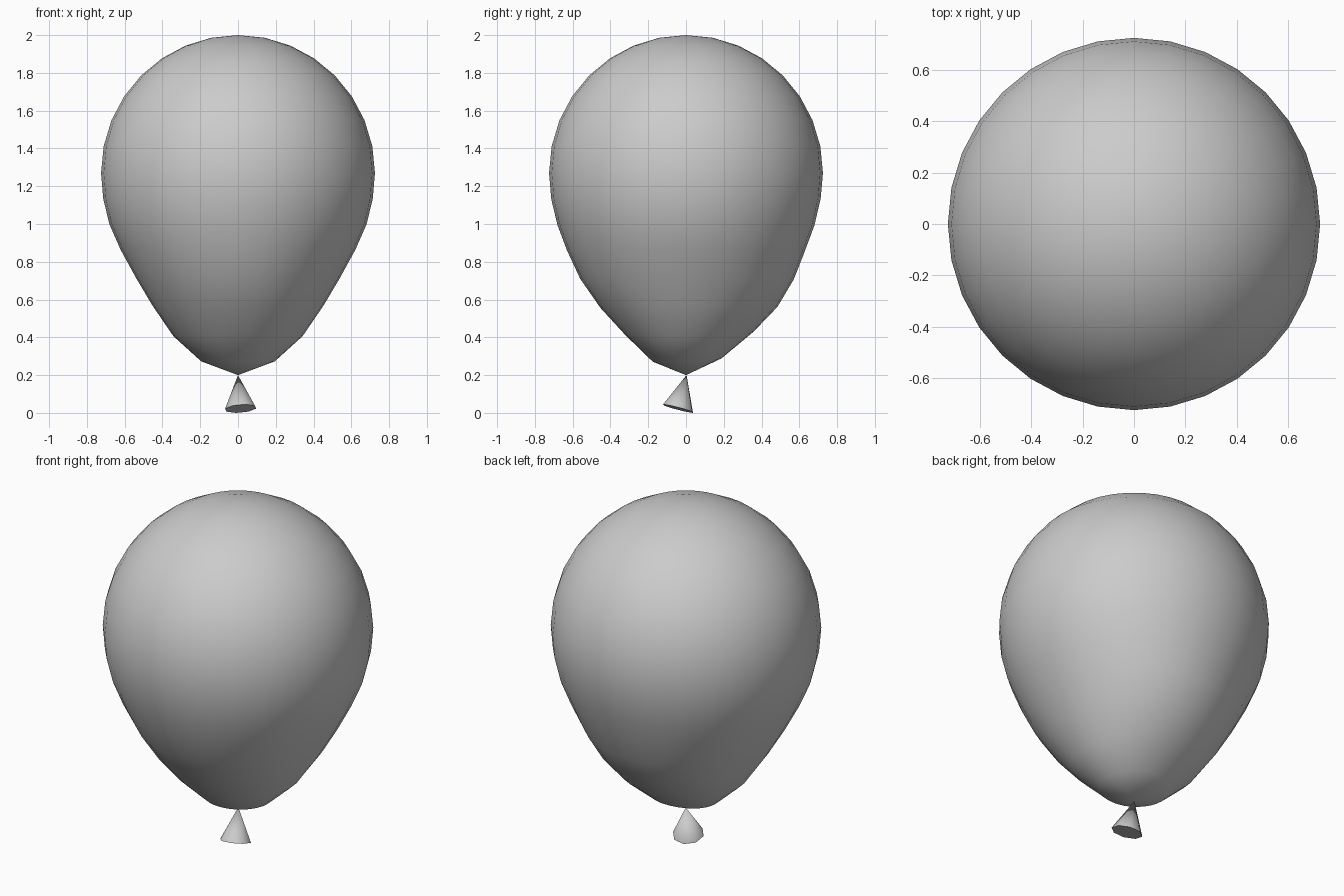
import bpy, bmesh, math
from mathutils import Vector, Matrix

if "Cube" in bpy.data.objects:
    bpy.data.objects.remove(bpy.data.objects["Cube"])

SEG = 32


def finish(name, bm, angle):
    bmesh.ops.recalc_face_normals(bm, faces=bm.faces)
    me = bpy.data.meshes.new(name)
    bm.to_mesh(me)
    bm.free()
    ob = bpy.data.objects.new(name, me)
    bpy.context.collection.objects.link(ob)
    bpy.ops.object.select_all(action='DESELECT')
    ob.select_set(True)
    bpy.context.view_layer.objects.active = ob
    bpy.ops.object.shade_smooth_by_angle(angle=math.radians(angle))
    return ob


# balloon body: round top, lower half drawn in to the neck and a little fuller at the back
# lower rings as (radius, z) on the sides, the back and the front
sides = [(.725, 1.27), (.713, 1.13), (.68, .997), (.622, .865), (.54, .715), (.454, .57), (.342, .406), (.195, .273)]
back = [(.725, 1.27), (.713, 1.135), (.68, .993), (.628, .853), (.57, .705), (.483, .56), (.358, .43), (.187, .288)]
front = [(.725, 1.27), (.713, 1.13), (.68, .993), (.63, .86), (.56, .71), (.454, .557), (.322, .413), (.176, .271)]

bm = bmesh.new()
rings = []
for i in range(1, 16):
    ring = []
    for k in range(SEG):
        a = math.tau * k / SEG
        if i < 8:
            t = math.pi * i / 16
            r, z = .725 * math.sin(t), 1.27 + .73 * math.cos(t)
        else:
            s = Vector(sides[i - 8])
            e = Vector((back if k < SEG // 2 else front)[i - 8])
            r, z = s.lerp(e, math.sin(a) ** 2)
        ring.append(bm.verts.new((r * math.cos(a), r * math.sin(a), z)))
    rings.append(ring)
top = bm.verts.new((0, 0, 2))
tip = bm.verts.new((0, 0, .2))
for k in range(SEG):
    n = (k + 1) % SEG
    bm.faces.new((top, rings[0][k], rings[0][n]))
    bm.faces.new((tip, rings[-1][n], rings[-1][k]))
    for lo, hi in zip(rings[1:], rings):
        bm.faces.new((hi[k], lo[k], lo[n], hi[n]))
finish("balloon_body", bm, 60)

# knot: small tilted cone hanging from the neck
bm = bmesh.new()
apex, base = Vector((0, .003, .2)), Vector((.014, -.042, .028))
axis = apex - base
bmesh.ops.create_cone(bm, cap_ends=True, segments=8, radius1=.086, radius2=0, depth=axis.length)
rot = axis.to_track_quat('Z', 'Y').to_matrix().to_4x4()
bmesh.ops.transform(bm, matrix=Matrix.Translation((apex + base) / 2) @ rot, verts=bm.verts)
bmesh.ops.remove_doubles(bm, verts=bm.verts, dist=.0001)
low = min(v.co.z for v in bm.verts)
for v in bm.verts:
    if v.co.z < .15:
        v.co.z -= low
finish("balloon_knot", bm, 60)
